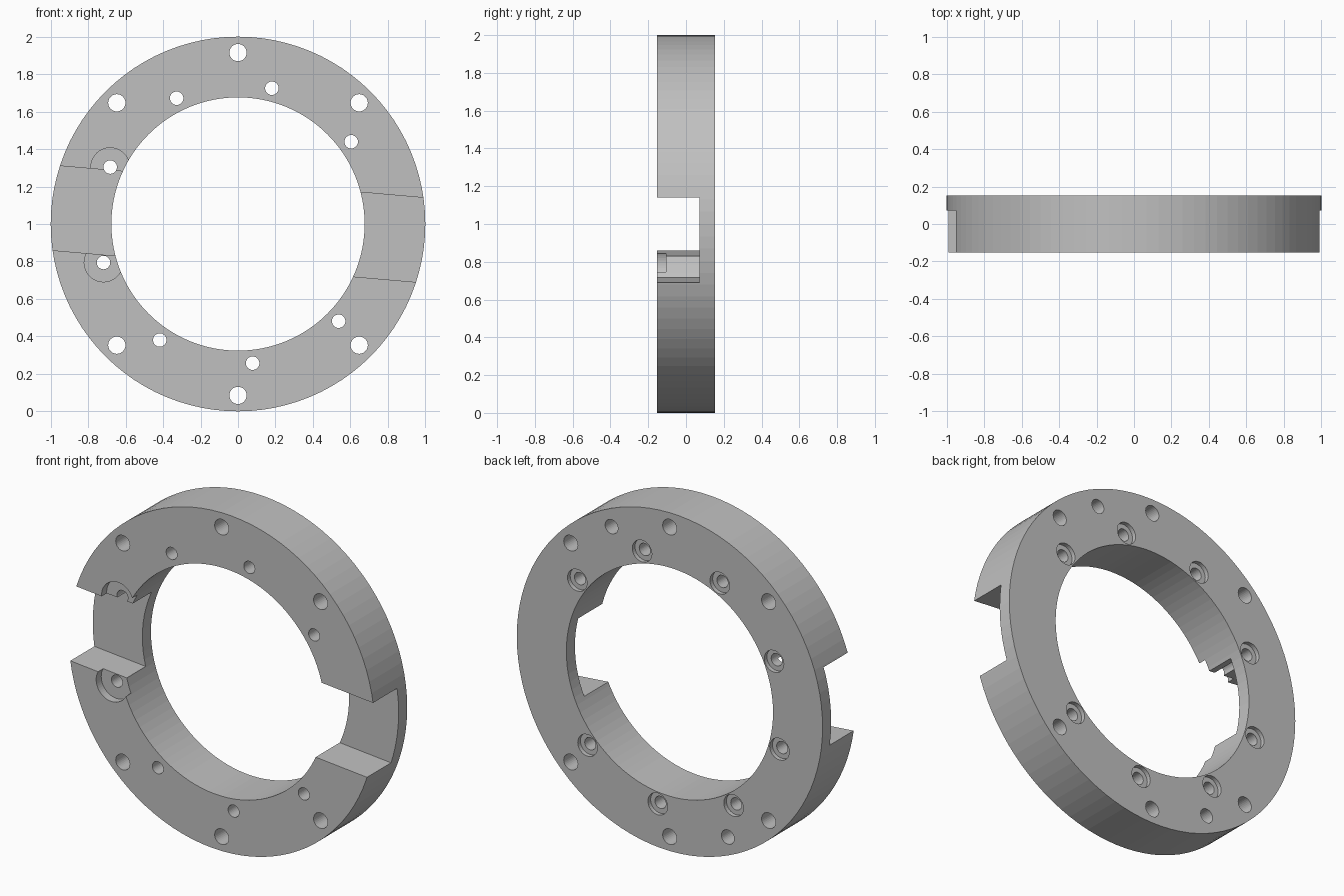
import bpy
import bmesh
from math import radians, cos, sin
from mathutils import Matrix, Vector

cube = bpy.data.objects.get("Cube")
if cube:
    bpy.data.objects.remove(cube, do_unlink=True)

HALF = 0.1525     # half thickness of the ring
FLOOR = 0.072     # depth plane of the side slots
TILT = radians(5)

grey = bpy.data.materials.new("plain grey")
grey.use_nodes = True
colour = (0.53, 0.53, 0.53, 1)
grey.diffuse_color = colour
grey.node_tree.nodes["Principled BSDF"].inputs["Base Color"].default_value = colour


def finish(name, bm):
    mesh = bpy.data.meshes.new(name)
    bm.to_mesh(mesh)
    bm.free()
    mesh.materials.append(grey)
    obj = bpy.data.objects.new(name, mesh)
    bpy.context.scene.collection.objects.link(obj)
    return obj


def cylinder(name, centre, radius, y0, y1, sides=32):
    """Cylinder along y from y0 to y1, centred at (x, z)."""
    bm = bmesh.new()
    place = Matrix.Translation((centre[0], (y0 + y1) / 2, centre[1])) @ Matrix.Rotation(radians(90), 4, "X")
    bmesh.ops.create_cone(bm, cap_ends=True, segments=sides, radius1=radius,
                          radius2=radius, depth=y1 - y0, matrix=place)
    return finish(name, bm)


def polar(radius, degrees):
    a = radians(degrees)
    return radius * cos(a), 1 + radius * sin(a)


# Main ring body
ring = cylinder("mounting_ring", (0, 1), 1, -HALF, HALF, 96)
cutters = [cylinder("bore_cutter", (0, 1), 0.676, -1, 1, 96)]

# Tilted slot across the front, cutting both sides
bm = bmesh.new()
place = Matrix.Translation((0, FLOOR - 0.5, 1)) @ Matrix.Rotation(TILT, 4, "Y")
bmesh.ops.create_cube(bm, size=1, matrix=place @ Matrix.Diagonal(Vector((3, 1, 0.452, 1))))
cutters.append(finish("slot_cutter", bm))

# Large through holes near the rim
for angle in (45, 90, 135, 225, 270, 315):
    cutters.append(cylinder("rim_hole_cutter", polar(0.915, angle), 0.046, -1, 1))

# Small through holes near the bore, counterbored at the back
for k in range(8):
    spot = polar(0.747, 36 + 40 * k)
    cutters.append(cylinder("bolt_hole_cutter", spot, 0.036, -1, 1))
    cutters.append(cylinder("counterbore_cutter", spot, 0.064, HALF - 0.025, 1))

# Round front recesses beside the slot
for angle in (156, 196):
    cutters.append(cylinder("recess_cutter", polar(0.747, angle), 0.103, -1, -0.105, 48))

# Two blind pin holes at the back
for angle in (65, 245):
    cutters.append(cylinder("pin_hole_cutter", polar(0.9, angle), 0.042, HALF - 0.2, 1))

# Cut everything and bake the result
for cutter in cutters:
    cutter.hide_render = True
    mod = ring.modifiers.new(cutter.name, "BOOLEAN")
    mod.operation = "DIFFERENCE"
    mod.solver = "EXACT"
    mod.object = cutter
graph = bpy.context.evaluated_depsgraph_get()
baked = bpy.data.meshes.new_from_object(ring.evaluated_get(graph))
ring.modifiers.clear()
ring.data = baked
for cutter in cutters:
    bpy.data.objects.remove(cutter, do_unlink=True)
